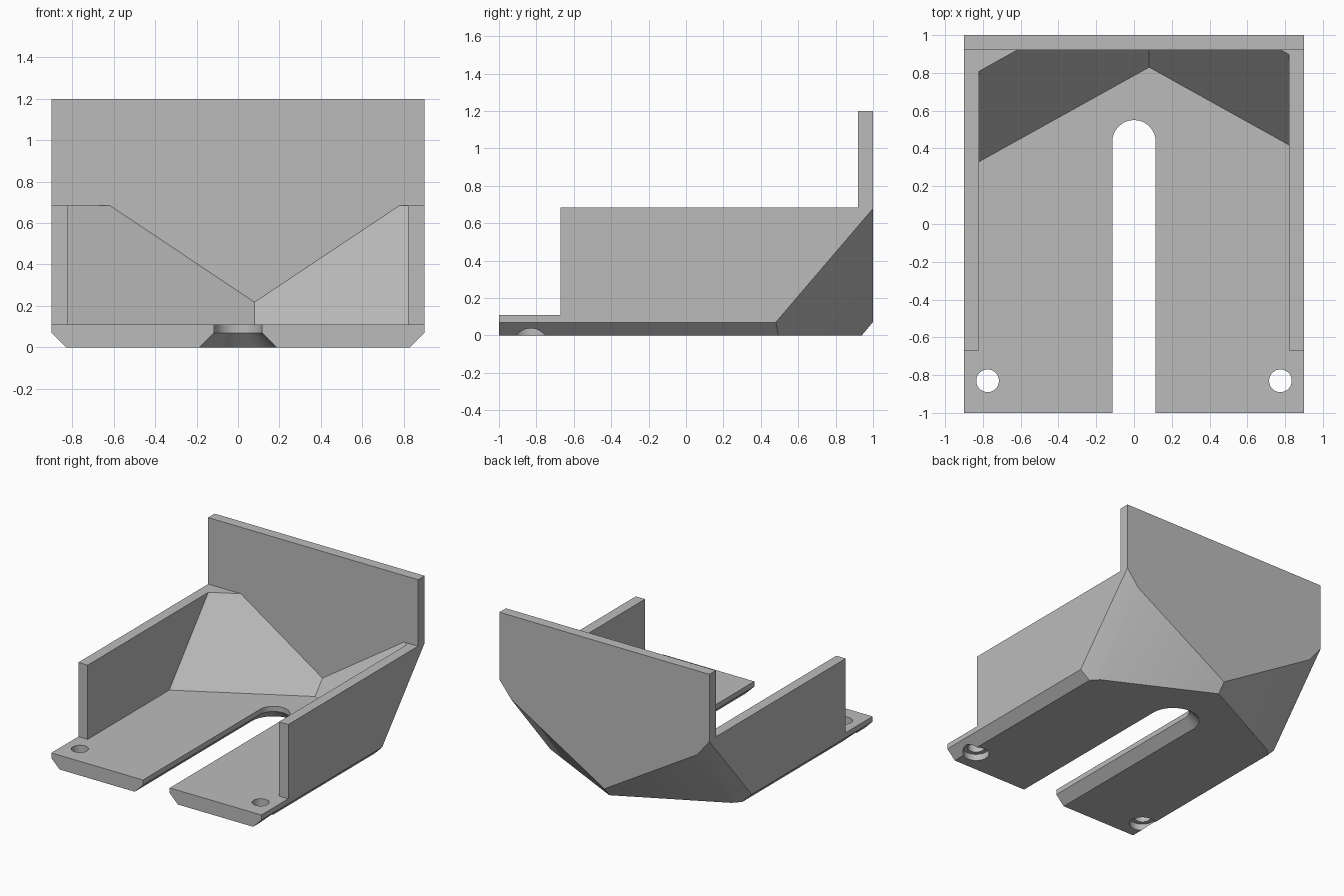
import bpy, bmesh, math
from mathutils import Vector

cube = bpy.data.objects.get("Cube")
if cube:
    bpy.data.objects.remove(cube)

grey = bpy.data.materials.new("plain grey")
grey.use_nodes = True
colour = (0.5, 0.5, 0.5, 1)
grey.diffuse_color = colour
grey.node_tree.nodes["Principled BSDF"].inputs["Base Color"].default_value = colour


def finish(bm, name):
    bmesh.ops.recalc_face_normals(bm, faces=bm.faces)
    mesh = bpy.data.meshes.new(name)
    bm.to_mesh(mesh)
    bm.free()
    obj = bpy.data.objects.new(name, mesh)
    bpy.context.collection.objects.link(obj)
    mesh.materials.append(grey)
    return obj


def block(name, low, high, cuts=()):
    """Box between two corners, trimmed on the normal side of each plane."""
    bm = bmesh.new()
    bmesh.ops.create_cube(bm, size=1)
    low, high = Vector(low), Vector(high)
    for v in bm.verts:
        v.co = (low + high) / 2 + v.co * (high - low)
    for point, normal in cuts:
        bmesh.ops.bisect_plane(bm, geom=bm.verts[:] + bm.edges[:] + bm.faces[:],
                               plane_co=point, plane_no=Vector(normal).normalized(),
                               clear_outer=True)
        bmesh.ops.holes_fill(bm, edges=[e for e in bm.edges if e.is_boundary])
    return finish(bm, name)


def round_hull(name, centres, rings, steps=48):
    """Convex solid around circles given as (radius, height)."""
    bm = bmesh.new()
    for x, y in centres:
        for r, z in rings:
            for i in range(steps):
                a = math.tau * i / steps
                bm.verts.new((x + r * math.cos(a), y + r * math.sin(a), z))
    bmesh.ops.convex_hull(bm, input=bm.verts)
    bmesh.ops.dissolve_limit(bm, angle_limit=0.01, verts=bm.verts, edges=bm.edges)
    return finish(bm, name)


def carve(body, cutter):
    mod = body.modifiers.new("cut", "BOOLEAN")
    mod.operation = "DIFFERENCE"
    mod.solver = "EXACT"
    mod.object = cutter
    bpy.context.view_layer.objects.active = body
    bpy.ops.object.modifier_apply(modifier=mod.name)
    bpy.data.objects.remove(cutter)


# Outer shell: chamfered lower sides and a pointed, sloping rear underside
trims = []
for s in (-1, 1):
    trims += [((0.9 * s, 0, 0.07), (s, 0, -1)),
              ((0, 0.94, 0), (0.6 * s, 1.2, -1)),
              ((0.9 * s, 0.48, 0.07), (1.25 * s, 1.17, -1))]
body = block("chute_body", (-0.9, -1, 0), (0.9, 1, 1.2), trims)

# Space above the side walls and ahead of them
carve(body, block("top_cutter", (-2, -2, 0.685), (2, 0.92, 2)))
carve(body, block("front_cutter", (-2, -2, 0.11), (2, -0.67, 2)))

# Inner trough with two sloping rear faces meeting in an off-centre valley
slopes = [((0.08, 0.83, 0.11), (0.667 * s, 1.2, -1)) for s in (-1, 1)]
carve(body, block("trough_cutter", (-0.82, -2, 0.11), (0.82, 0.92, 2), slopes))

# Long slot, flared underneath
slot = [(0, 0.435), (0, -1.5)]
carve(body, round_hull("slot_cutter", slot, [(0.115, -0.1), (0.115, 0.4)]))
carve(body, round_hull("flare_cutter", slot, [(0.205, -0.02), (0.115, 0.07)]))

# Counterbored screw holes
for s in (-1, 1):
    spot = [(0.775 * s, -0.83)]
    carve(body, round_hull("hole_cutter", spot, [(0.06, -0.1), (0.06, 0.3)]))
    carve(body, round_hull("bore_cutter", spot, [(0.093, -0.1), (0.093, 0.05)]))

bpy.ops.object.select_all(action="DESELECT")
body.select_set(True)
bpy.context.view_layer.objects.active = body
bpy.ops.object.shade_smooth_by_angle(angle=math.radians(30))
